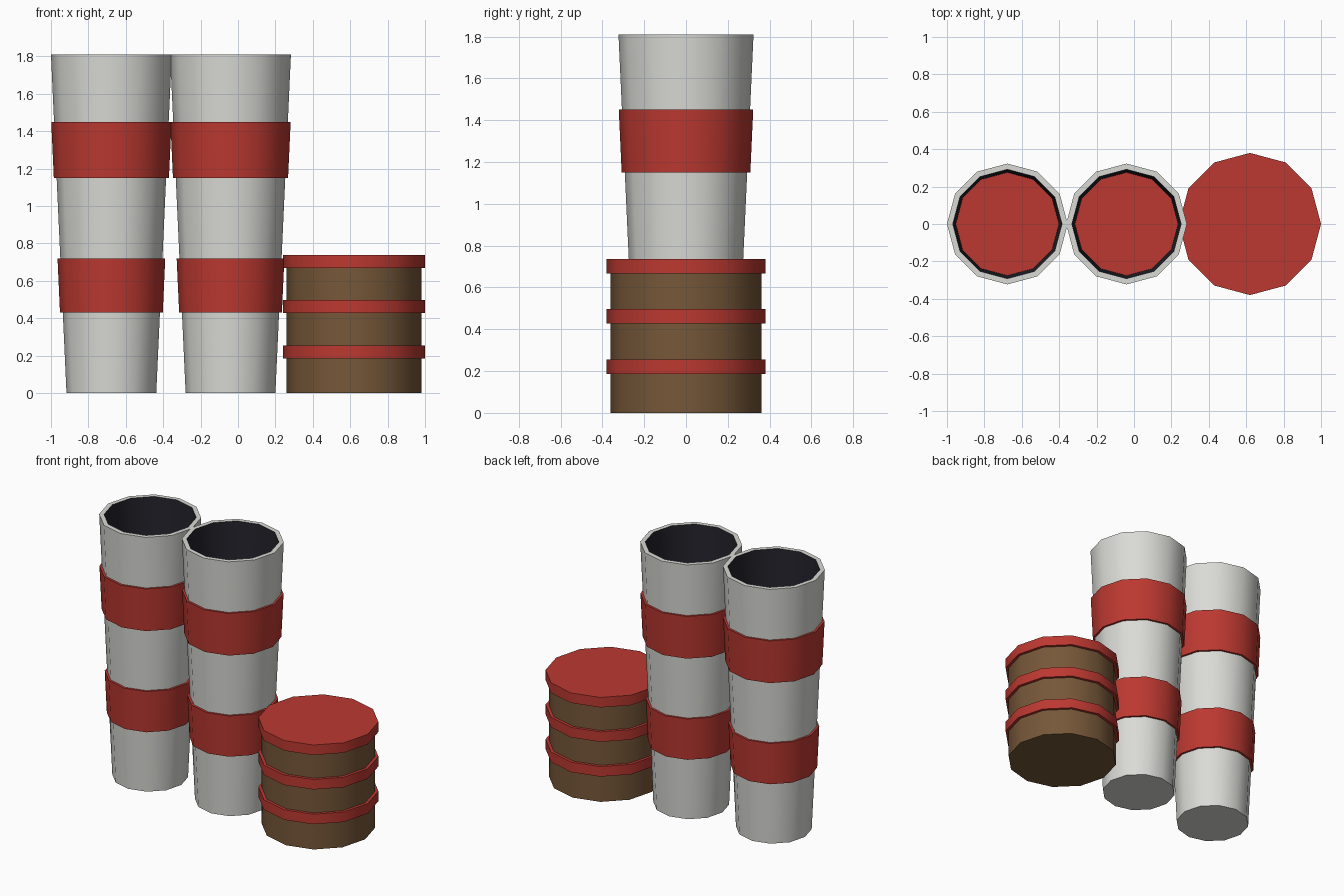
import bpy
import bmesh
import math

SIDES = 12

if "Cube" in bpy.data.objects:
    bpy.data.objects.remove(bpy.data.objects["Cube"], do_unlink=True)


def make_material(name, rgb):
    mat = bpy.data.materials.new(name)
    mat.use_nodes = True
    mat.diffuse_color = (*rgb, 1)
    mat.node_tree.nodes["Principled BSDF"].inputs["Base Color"].default_value = (*rgb, 1)
    return mat


grey = make_material("light_grey", (0.70, 0.70, 0.67))
red = make_material("red", (0.50, 0.04, 0.03))
brown = make_material("brown", (0.18, 0.095, 0.04))
soot = make_material("soot_black", (0.016, 0.016, 0.024))


def lathe(name, x, profile, mats, dark_from=None):
    """Spin a (radius, z) profile into a capped solid; segments from
    dark_from onward, and the final cap, take the second material."""
    bm = bmesh.new()
    rings = []
    for r, z in profile:
        angles = [math.tau * i / SIDES for i in range(SIDES)]
        rings.append([bm.verts.new((r * math.cos(a), r * math.sin(a), z)) for a in angles])
    bm.faces.new(rings[0][::-1])
    for s, (low, high) in enumerate(zip(rings, rings[1:])):
        for i in range(SIDES):
            j = (i + 1) % SIDES
            face = bm.faces.new((low[i], low[j], high[j], high[i]))
            face.material_index = int(dark_from is not None and s >= dark_from)
    cap = bm.faces.new(rings[-1])
    cap.material_index = int(dark_from is not None)
    mesh = bpy.data.meshes.new(name)
    bm.to_mesh(mesh)
    bm.free()
    for mat in mats:
        mesh.materials.append(mat)
    obj = bpy.data.objects.new(name, mesh)
    obj.location.x = x
    bpy.context.collection.objects.link(obj)
    bpy.ops.object.select_all(action="DESELECT")
    obj.select_set(True)
    bpy.context.view_layer.objects.active = obj
    bpy.ops.object.shade_smooth_by_angle(angle=math.radians(40))
    return obj


# Two tapered chimneys with dark flues and raised red bands
HEIGHT, BASE_R, TOP_R, WALL = 1.81, 0.24, 0.323, 0.031


def chimney_radius(z):
    return BASE_R + (TOP_R - BASE_R) * z / HEIGHT


for side, x in (("right", -0.677), ("left", -0.04)):
    flue_floor = 1.3
    lathe(side + "_chimney", x,
          [(BASE_R, 0), (TOP_R, HEIGHT), (TOP_R - WALL, HEIGHT),
           (chimney_radius(flue_floor) - WALL, flue_floor)],
          [grey, soot], dark_from=2)
    # Each band is a solid slice, so the upper one closes off the flue
    for label, z0, z1 in (("lower", 0.43, 0.72), ("upper", 1.15, 1.45)):
        lathe(f"{side}_chimney_{label}_band", x,
              [(chimney_radius(z) + 0.015, z) for z in (z0, z1)], [red])

# Squat storage tank with three red hoops, the top one forming the lid
TANK_X = 0.62
lathe("tank_body", TANK_X, [(0.36, 0), (0.36, 0.70)], [brown])
for label, z0, z1 in (("lower_hoop", 0.185, 0.255), ("middle_hoop", 0.427, 0.497),
                      ("lid", 0.667, 0.737)):
    lathe("tank_" + label, TANK_X, [(0.38, z0), (0.38, z1)], [red])
